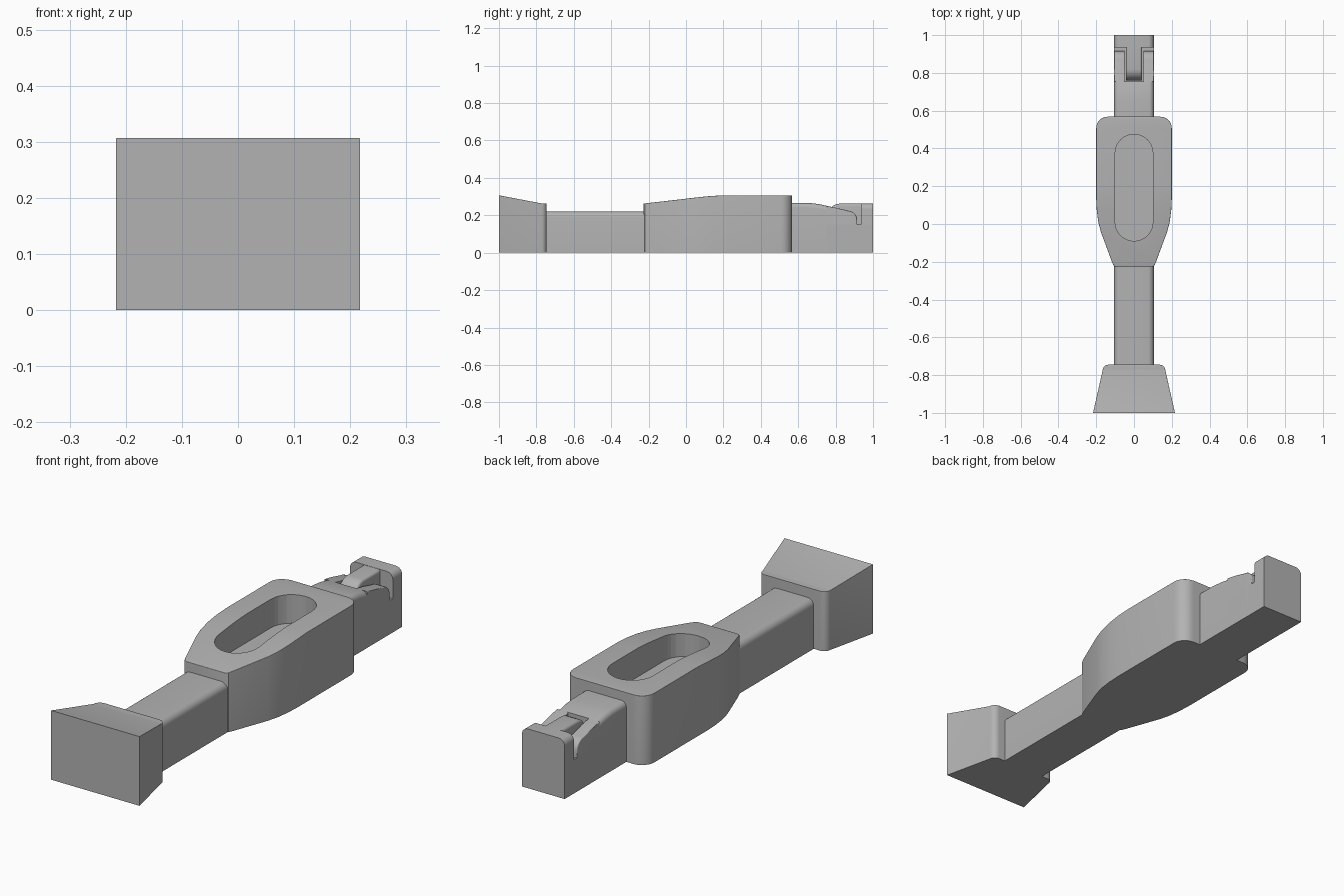
import bpy, bmesh, math

cube = bpy.data.objects.get("Cube")
if cube:
    bpy.data.objects.remove(cube, do_unlink=True)

GREY = (0.45, 0.45, 0.45, 1)
mat = bpy.data.materials.new("plain grey")
mat.use_nodes = True
mat.diffuse_color = GREY
mat.node_tree.nodes["Principled BSDF"].inputs["Base Color"].default_value = GREY


def finish(name, bm):
    bmesh.ops.recalc_face_normals(bm, faces=bm.faces)
    mesh = bpy.data.meshes.new(name)
    bm.to_mesh(mesh)
    bm.free()
    mesh.materials.append(mat)
    obj = bpy.data.objects.new(name, mesh)
    bpy.context.collection.objects.link(obj)
    return obj


def smooth(obj):
    bpy.ops.object.select_all(action='DESELECT')
    obj.select_set(True)
    bpy.context.view_layer.objects.active = obj
    bpy.ops.object.shade_smooth_by_angle(angle=math.radians(32))


def slab(name, stations, bevel=0.0, x=0.0, z0=0.0, round_front=False, round_back=False):
    """Loft (half width, y, top height) stations; round the upper rim."""
    bm = bmesh.new()
    rings = [[bm.verts.new((x + sx * w, y, z)) for sx, z in
              ((-1, z0), (1, z0), (1, top), (-1, top))] for w, y, top in stations]
    rim = []
    for a, b in zip(rings, rings[1:]):
        for i in range(4):
            j = (i + 1) % 4
            bm.faces.new((a[i], a[j], b[j], b[i]))
        rim += [bm.edges.get((a[i], b[i])) for i in (2, 3)]
    bm.faces.new(rings[0])
    bm.faces.new(rings[-1][::-1])
    if round_front:
        rim.append(bm.edges.get(rings[0][2:]))
    if round_back:
        rim.append(bm.edges.get(rings[-1][2:]))
    if bevel:
        bmesh.ops.bevel(bm, geom=rim, offset=bevel, segments=6, profile=0.5,
                        affect='EDGES', clamp_overlap=True)
    obj = finish(name, bm)
    smooth(obj)
    return obj


def back_corner(w, y, z, r, steps=6):
    """Stations that round the two rear upright corners."""
    return [(w - r + r * math.cos(t), y - r + r * math.sin(t), z)
            for t in (math.pi / 2 * i / steps for i in range(steps + 1))]


# Flared front block
slab("front_block", [(0.217, -1, 0.307)] + back_corner(0.166, -0.745, 0.264, 0.03),
     0.045, round_back=True)

# Straight rail
slab("rail", [(0.105, -0.78, 0.22), (0.105, -0.19, 0.22)], 0.03)

# Main body with a tapered front
body = slab("body", [(0.095, -0.228, 0.262), (0.108, -0.22, 0.263), (0.117, -0.2, 0.266),
                     (0.176, -0.04, 0.284), (0.189, 0.01, 0.29), (0.197, 0.07, 0.297),
                     (0.2, 0.13, 0.303), (0.2, 0.2, 0.307)]
            + back_corner(0.2, 0.568, 0.307, 0.06),
            0.038, round_front=True, round_back=True)

# Long rounded recess in the top of the body
bm = bmesh.new()
ring = []
for cy, start in ((0.375, 0), (-0.01 + 0.02, math.pi)):
    for i in range(17):
        t = start + math.pi * i / 16
        ring.append(bm.verts.new((0.1 * math.cos(t), cy + 0.1 * math.sin(t), 0.18)))
floor = bm.faces.new(ring)
top = bmesh.ops.extrude_face_region(bm, geom=[floor])["geom"]
bmesh.ops.translate(bm, vec=(0, 0, 0.3),
                    verts=[v for v in top if isinstance(v, bmesh.types.BMVert)])
cutter = finish("recess_cutter", bm)
cutter.hide_render = True
cut = body.modifiers.new("recess", 'BOOLEAN')
cut.operation = 'DIFFERENCE'
cut.solver = 'EXACT'
cut.object = cutter
bpy.context.view_layer.objects.active = body
bpy.ops.object.modifier_apply(modifier=cut.name)
bpy.data.objects.remove(cutter, do_unlink=True)
smooth(body)

# Rear arm: shoulder, low base and end plate
slab("rear_shoulder", [(0.105, 0.54, 0.267), (0.105, 0.66, 0.266), (0.105, 0.71, 0.26),
                       (0.105, 0.755, 0.25)], 0.025)
slab("rear_base", [(0.105, 0.75, 0.15), (0.105, 1, 0.15)])
slab("end_plate", [(0.105, 0.935, 0.263), (0.105, 1, 0.263)], 0.03)

# Pair of rounded prongs that curve down to the notch
prong = [(0.755, 0.25), (0.8, 0.24), (0.85, 0.229)]
prong += [(0.865 + 0.05 * math.sin(t), 0.175 + 0.05 * math.cos(t))
          for t in (math.pi / 2 * i / 6 for i in range(7))] + [(0.916, 0.14)]
for side, sx in (("left", 1), ("right", -1)):
    slab(side + "_prong", [(0.0275, y, z) for y, z in prong], 0.02, x=sx * 0.0775)

# Centre tongue with a rounded nose
nose = [(0.82 - 0.06 * math.cos(t), 0.2 + 0.062 * math.sin(t))
        for t in (math.pi / 2 * i / 6 for i in range(7))]
slab("tongue", [(0.043, y, z) for y, z in nose] + [(0.043, 0.945, 0.262)], 0.03, z0=0.1)
